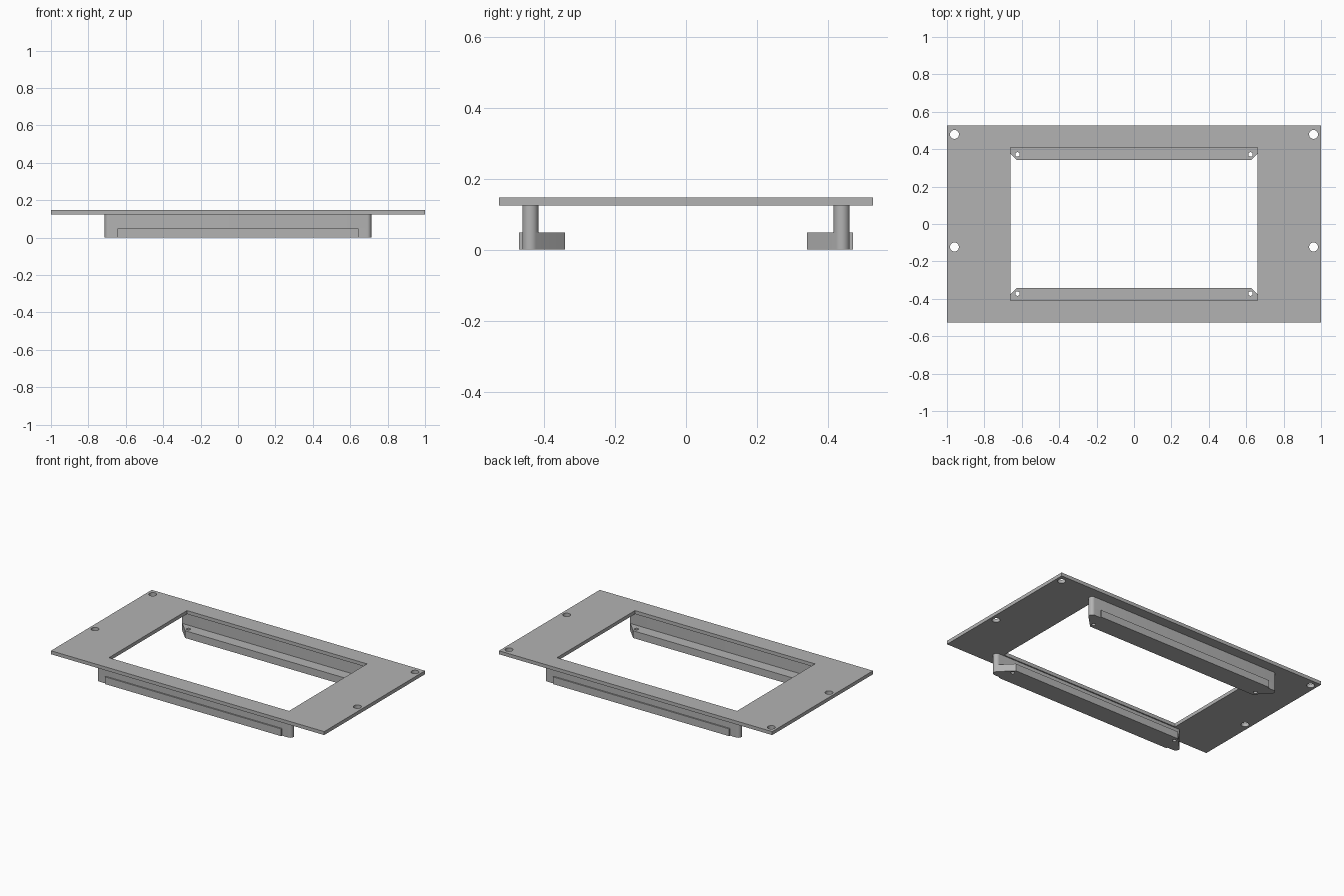
import bpy
import bmesh
from math import pi, cos, sin

cube = bpy.data.objects.get("Cube")
if cube:
    bpy.data.objects.remove(cube, do_unlink=True)

grey = bpy.data.materials.new("plain grey")
grey.use_nodes = True
COLOUR = (0.45, 0.45, 0.45, 1)
grey.diffuse_color = COLOUR
grey.node_tree.nodes["Principled BSDF"].inputs["Base Color"].default_value = COLOUR


def arc(x, y, radius, start, end, steps):
    angles = [start + (end - start) * i / steps for i in range(steps + 1)]
    return [(x + radius * cos(a), y + radius * sin(a)) for a in angles]


def circle(x, y, radius, steps=32):
    return arc(x, y, radius, 0, 2 * pi, steps)[:-1]


def rectangle(hx, hy):
    return [(-hx, -hy), (hx, -hy), (hx, hy), (-hx, hy)]


def symmetric(half):
    """Close a right-hand half outline with its mirror image in x."""
    return half + [(-x, y) for x, y in reversed(half)]


def plate_from(name, outlines, bottom, top):
    """Extrude a flat outline; the outlines after the first become holes."""
    curve = bpy.data.curves.new(name, "CURVE")
    curve.dimensions = "2D"
    curve.fill_mode = "BOTH"
    curve.extrude = (top - bottom) / 2
    for points in outlines:
        spline = curve.splines.new("POLY")
        spline.points.add(len(points) - 1)
        for point, (x, y) in zip(spline.points, points):
            point.co = (x, y, 0, 1)
        spline.use_cyclic_u = True
    temp = bpy.data.objects.new(name + " outline", curve)
    bpy.context.collection.objects.link(temp)
    graph = bpy.context.evaluated_depsgraph_get()
    mesh = bpy.data.meshes.new_from_object(temp.evaluated_get(graph))
    bpy.data.objects.remove(temp, do_unlink=True)

    bm = bmesh.new()
    bm.from_mesh(mesh)
    bmesh.ops.remove_doubles(bm, verts=bm.verts, dist=1e-5)
    bmesh.ops.translate(bm, verts=bm.verts, vec=(0, 0, (bottom + top) / 2))
    bmesh.ops.recalc_face_normals(bm, faces=bm.faces)
    bm.to_mesh(mesh)
    bm.free()
    mesh.materials.clear()
    mesh.materials.append(grey)

    obj = bpy.data.objects.new(name, mesh)
    bpy.context.collection.objects.link(obj)
    bpy.ops.object.select_all(action="DESELECT")
    obj.select_set(True)
    bpy.context.view_layer.objects.active = obj
    bpy.ops.object.shade_smooth_by_angle(angle=pi / 6)
    return obj


FOOT_TOP, PLATE_BOTTOM, PLATE_TOP = 0.048, 0.124, 0.147

# Frame plate with its window and four mounting holes
mounting_holes = [circle(x, y, 0.024) for x in (-0.96, 0.96) for y in (-0.123, 0.479)]
plate_from("frame_plate", [rectangle(1, 0.527), rectangle(0.659, 0.408)] + mounting_holes,
           PLATE_BOTTOM, PLATE_TOP)

# Rails: a round-ended wall standing on a chamfered foot with an outer ledge
END_X, WALL_Y, WALL_R = 0.69, 0.4385, 0.0225
wall = symmetric(arc(END_X, WALL_Y, WALL_R, -pi / 2, pi / 2, 16))
foot = symmetric([(0.625, 0.341)]
                 + arc(END_X, WALL_Y, WALL_R, -pi / 4, pi / 2, 12)
                 + [(0.645, WALL_Y + WALL_R), (0.645, 0.47)])
screw_holes = [circle(x, 0.372, 0.012, 24) for x in (-0.623, 0.623)]

for side, sign in (("front", -1), ("back", 1)):
    def place(outline):
        return [(x, y * sign) for x, y in outline]

    plate_from(side + "_rail_wall", [place(wall)], FOOT_TOP, PLATE_BOTTOM)
    plate_from(side + "_rail_foot", [place(o) for o in [foot] + screw_holes], 0, FOOT_TOP)
